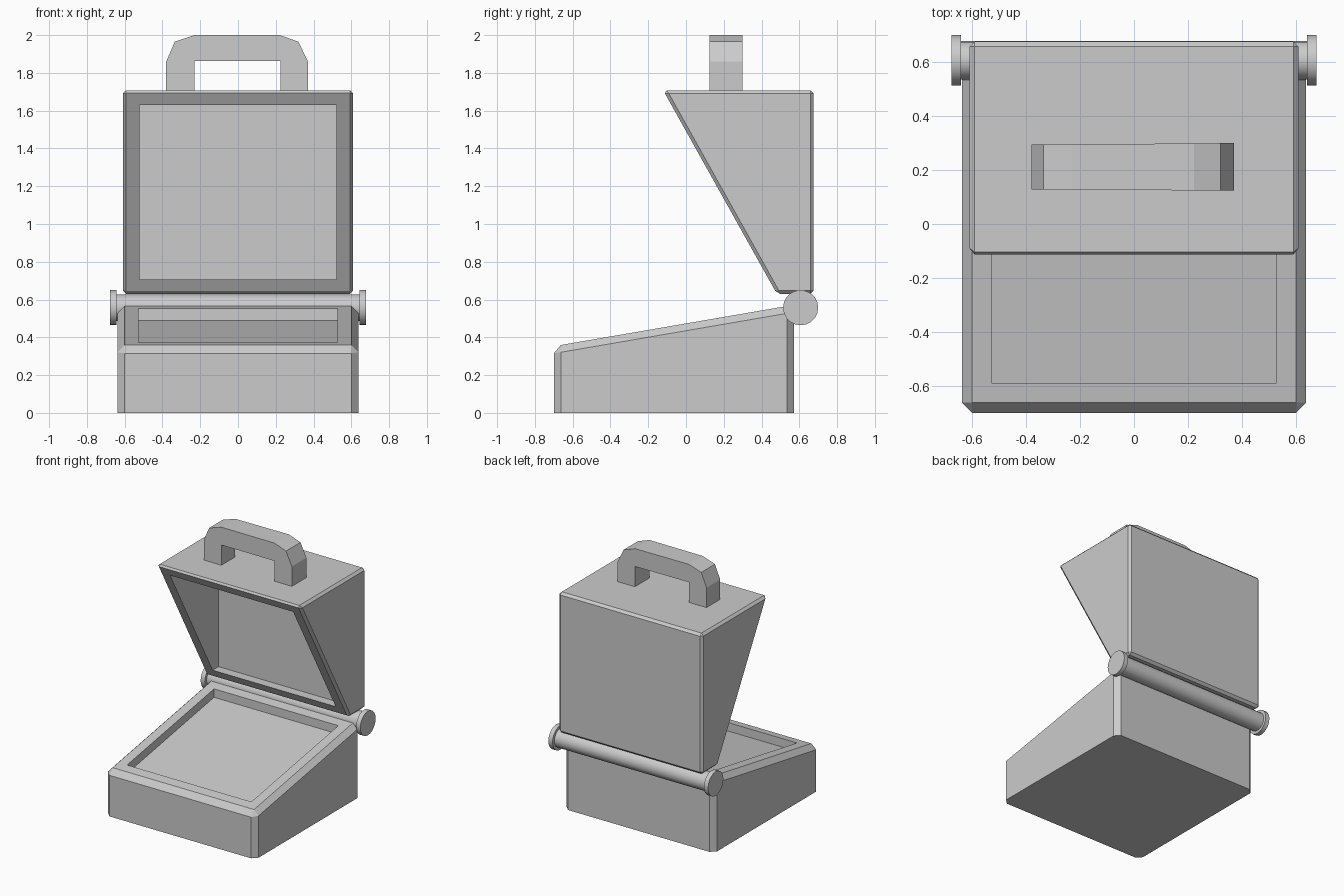
import bpy, bmesh, math
from mathutils import Vector, Matrix

if "Cube" in bpy.data.objects:
    bpy.data.objects.remove(bpy.data.objects["Cube"])


def finish(bm, name):
    bmesh.ops.recalc_face_normals(bm, faces=bm.faces[:])
    mesh = bpy.data.meshes.new(name)
    bm.to_mesh(mesh)
    bm.free()
    ob = bpy.data.objects.new(name, mesh)
    bpy.context.collection.objects.link(ob)
    return ob


def prism(start, end):
    """Closed solid between two matching outlines."""
    bm = bmesh.new()
    a = [bm.verts.new(p) for p in start]
    b = [bm.verts.new(p) for p in end]
    bm.faces.new(a)
    bm.faces.new(b[::-1])
    for i in range(len(a)):
        j = (i + 1) % len(a)
        bm.faces.new((a[j], a[i], b[i], b[j]))
    bmesh.ops.recalc_face_normals(bm, faces=bm.faces[:])
    return bm


def side_prism(half_width, profile):
    return prism([(-half_width, y, z) for y, z in profile],
                 [(half_width, y, z) for y, z in profile])


def chamfer(bm, width, skip_floor=False):
    edges = [e for e in bm.edges
             if not (skip_floor and all(v.co.z < 0.001 for v in e.verts))]
    bmesh.ops.bevel(bm, geom=edges, offset=width, segments=1,
                    affect='EDGES', profile=0.5)
    bm.normal_update()


def recess(bm, direction, rim, move):
    """Inset the biggest face along direction and push its inner part in."""
    d = Vector(direction).normalized()
    face = max((f for f in bm.faces if f.normal.dot(d) > 0.97),
               key=lambda f: f.calc_area())
    bmesh.ops.inset_region(bm, faces=[face], thickness=rim, use_even_offset=True)
    result = bmesh.ops.extrude_discrete_faces(bm, faces=[face])
    for v in result['faces'][0].verts:
        v.co = move(v.co)


def disc(name, radius, x0, x1, y=0.607, z=0.557):
    bm = bmesh.new()
    turn = Matrix.Translation(((x0 + x1) / 2, y, z)) @ Matrix.Rotation(math.pi / 2, 4, 'Y')
    bmesh.ops.create_cone(bm, cap_ends=True, segments=20, radius1=radius,
                          radius2=radius, depth=abs(x1 - x0), matrix=turn)
    ob = finish(bm, name)
    for p in ob.data.polygons:
        p.use_smooth = len(p.vertices) == 4
    ob.data.set_sharp_from_angle(angle=math.radians(30))
    return ob


# Sloped base with a shallow tray
base = side_prism(0.638, [(-0.70, 0), (0.572, 0), (0.572, 0.572), (-0.70, 0.353)])
chamfer(base, 0.038, skip_floor=True)
recess(base, (0, -0.17, 1), 0.073, lambda c: c - Vector((0, 0, 0.065)))
finish(base, "base")

# Open wedge-shaped lid, hollow behind its slanted face
lid = side_prism(0.61, [(-0.121, 1.708), (0.676, 1.708), (0.676, 0.63), (0.481, 0.63)])
chamfer(lid, 0.018)
recess(lid, (0, -0.873, -0.487), 0.07, lambda c: Vector((c.x, 0.51, c.z)))
finish(lid, "lid")

# Hinge rod with end caps
disc("hinge_rod", 0.071, -0.65, 0.65)
for label, s in (("left", -1), ("right", 1)):
    disc("hinge_cap_" + label, 0.093, s * 0.642, s * 0.677)

# Carry handle
arch = [(-0.38, 1.70), (-0.38, 1.86), (-0.335, 1.965), (-0.23, 2.0),
        (0.222, 2.0), (0.32, 1.965), (0.37, 1.86), (0.37, 1.70),
        (0.224, 1.70), (0.224, 1.863), (-0.23, 1.863), (-0.23, 1.70)]
finish(prism([(x, 0.126 - 0.006 * x, z) for x, z in arch],
             [(x, 0.297 + 0.008 * x, z) for x, z in arch]), "handle")
